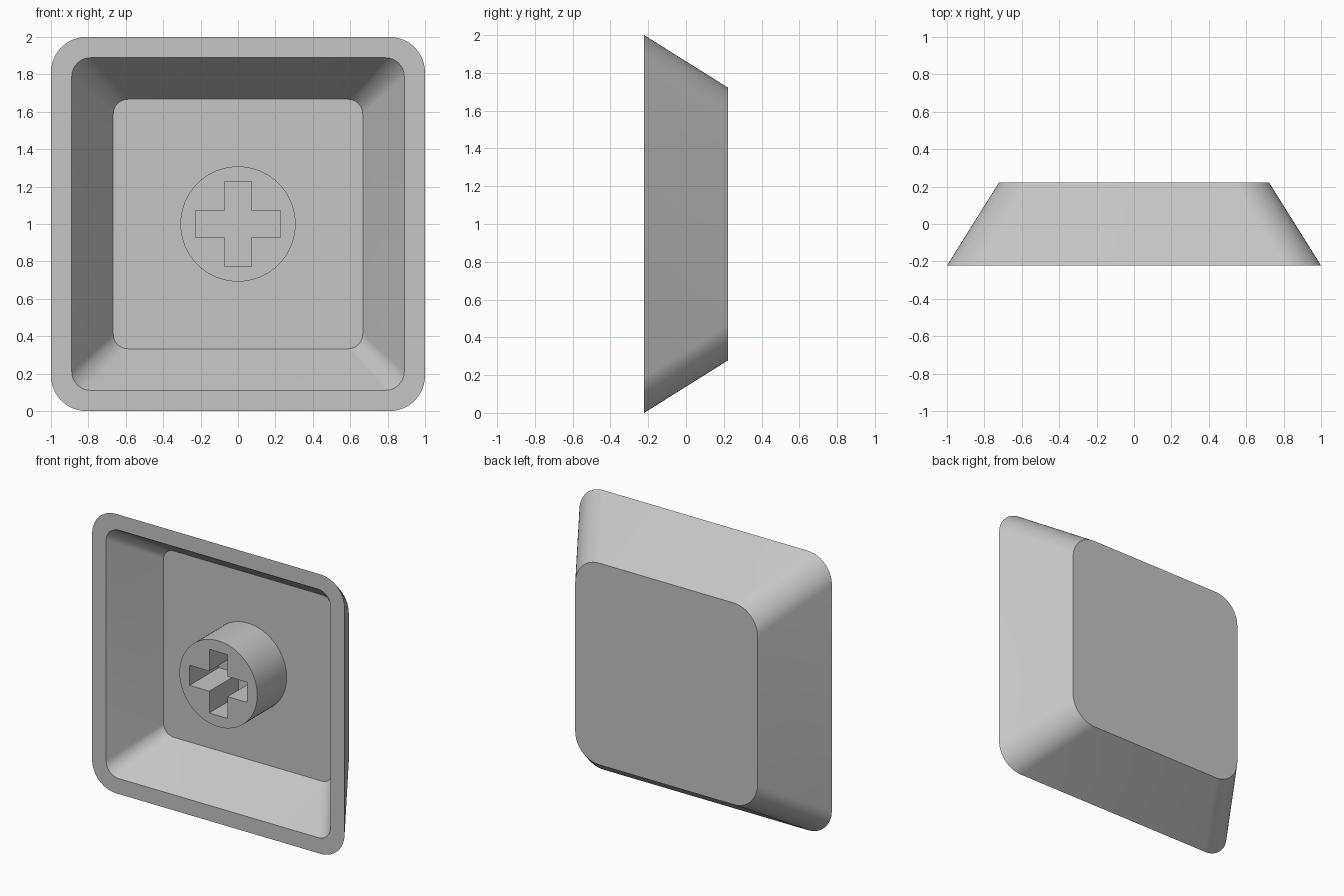
import bpy, bmesh
from math import cos, sin, pi, radians
from mathutils import Vector

cube = bpy.data.objects.get("Cube")
if cube:
    bpy.data.objects.remove(cube, do_unlink=True)

FRONT, FLOOR, BACK, MID = -0.222, 0.111, 0.222, 1.0

# Single grey plastic colour
grey = bpy.data.materials.new("grey_plastic")
grey.use_nodes = True
colour = (0.56, 0.56, 0.56, 1)
grey.diffuse_color = colour
grey.node_tree.nodes["Principled BSDF"].inputs["Base Color"].default_value = colour


def rounded_square(half, radius, steps=12):
    """Outline of a square with rounded corners, as (x, z) pairs."""
    points = []
    for corner in range(4):
        middle = pi / 4 + corner * pi / 2
        cx = (half - radius) * (1 if cos(middle) > 0 else -1)
        cz = (half - radius) * (1 if sin(middle) > 0 else -1)
        for i in range(steps + 1):
            a = corner * pi / 2 + i / steps * pi / 2
            points.append((cx + radius * cos(a), cz + radius * sin(a)))
    return points


def add_ring(bm, outline, y):
    return [bm.verts.new((x, y, MID + z)) for x, z in outline]


def finish(bm, name):
    bmesh.ops.recalc_face_normals(bm, faces=bm.faces[:])
    mesh = bpy.data.meshes.new(name)
    bm.to_mesh(mesh)
    bm.free()
    mesh.materials.append(grey)
    obj = bpy.data.objects.new(name, mesh)
    bpy.context.collection.objects.link(obj)
    bpy.ops.object.select_all(action="DESELECT")
    obj.select_set(True)
    bpy.context.view_layer.objects.active = obj
    bpy.ops.object.shade_smooth_by_angle(angle=radians(25))


# Hollow tapered cap: back face, outer walls, rim, inner walls, floor
bm = bmesh.new()
sections = [(0.722, 0.19, BACK), (1.0, 0.19, FRONT),
            (0.889, 0.1, FRONT), (0.667, 0.08, FLOOR)]
rings = [add_ring(bm, rounded_square(h, r), y) for h, r, y in sections]
for a, b in zip(rings, rings[1:]):
    for i in range(len(a)):
        j = (i + 1) % len(a)
        bm.faces.new((a[i], a[j], b[j], b[i]))
bm.faces.new(rings[0])
bm.faces.new(rings[-1])
finish(bm, "cap_shell")

# Round stem with a cross-shaped socket reaching the floor
bm = bmesh.new()
SIDES, RADIUS, ARM, HALF = 64, 0.308, 0.228, 0.072
circle = [(RADIUS * cos(2 * pi * i / SIDES), RADIUS * sin(2 * pi * i / SIDES))
          for i in range(SIDES)]
cross, quarter = [], [(ARM, -HALF), (ARM, HALF), (HALF, HALF)]
for turn in range(4):
    cross += quarter
    quarter = [(-z, x) for x, z in quarter]
edges = []
for outline in (circle, cross):
    ring = add_ring(bm, outline, FRONT)
    edges += [bm.edges.new((ring[i - 1], ring[i])) for i in range(len(ring))]
bmesh.ops.triangle_fill(bm, edges=edges, use_beauty=True, normal=Vector((0, -1, 0)))
result = bmesh.ops.extrude_face_region(bm, geom=bm.faces[:], use_keep_orig=True)
moved = [g for g in result["geom"] if isinstance(g, bmesh.types.BMVert)]
bmesh.ops.translate(bm, verts=moved, vec=(0, FLOOR + 0.02 - FRONT, 0))
finish(bm, "stem")
